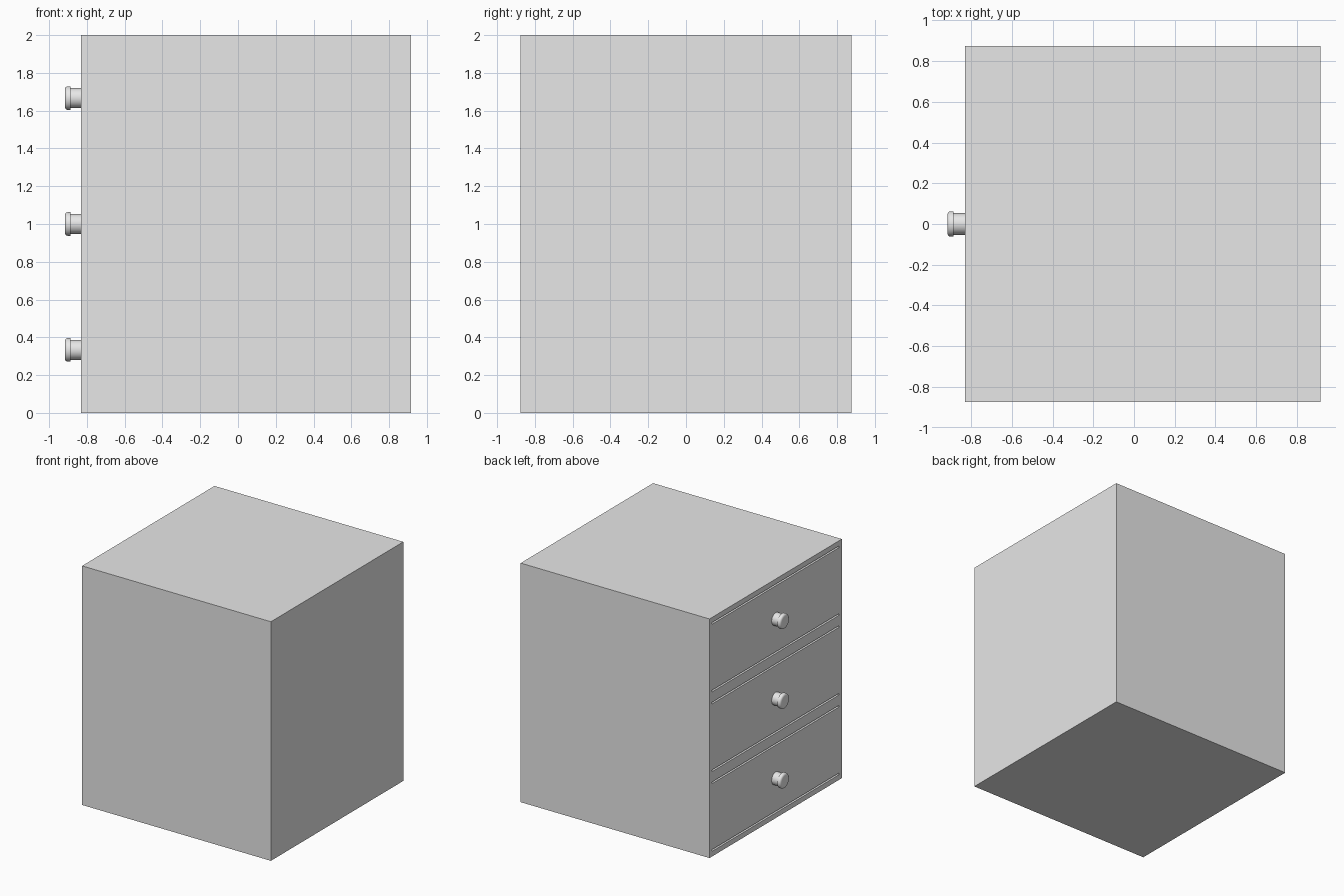
import bpy, bmesh, math
from mathutils import Matrix

if "Cube" in bpy.data.objects:
    bpy.data.objects.remove(bpy.data.objects["Cube"])

grey = bpy.data.materials.new("light_grey")
grey.diffuse_color = (0.8, 0.8, 0.8, 1)
grey.use_nodes = True
grey.node_tree.nodes["Principled BSDF"].inputs["Base Color"].default_value = grey.diffuse_color

FRONT, BACK, HALF_W, HEIGHT = -0.83, 0.917, 0.875, 2.0
OPEN_HALF_W, OPEN_HALF_H, GAP = 0.84, 0.29, 0.014
LEVELS = [HEIGHT * (2 * i + 1) / 6 for i in range(3)]


def finish(bm, name):
    bmesh.ops.recalc_face_normals(bm, faces=bm.faces)
    mesh = bpy.data.meshes.new(name)
    bm.to_mesh(mesh)
    bm.free()
    mesh.materials.append(grey)
    obj = bpy.data.objects.new(name, mesh)
    bpy.context.collection.objects.link(obj)
    return obj


def box(name, x0, x1, half_y, z0, z1):
    bm = bmesh.new()
    mat = (Matrix.Translation(((x0 + x1) / 2, 0, (z0 + z1) / 2))
           @ Matrix.Diagonal((x1 - x0, 2 * half_y, z1 - z0, 1)))
    bmesh.ops.create_cube(bm, size=1, matrix=mat)
    return finish(bm, name)


def knob(name, z, segments=32):
    # Stem and rounded head, turned around the x axis
    profile = [(FRONT + 0.01, 0), (FRONT + 0.01, 0.053), (-0.888, 0.053),
               (-0.888, 0.0625), (-0.903, 0.0625), (-0.911, 0.059),
               (-0.916, 0.051), (-0.917, 0.042), (-0.917, 0)]
    bm = bmesh.new()
    verts = [bm.verts.new((x, 0, z + r)) for x, r in profile]
    edges = [bm.edges.new(pair) for pair in zip(verts, verts[1:])]
    bmesh.ops.spin(bm, geom=verts + edges, cent=(0, 0, z), axis=(1, 0, 0),
                   angle=math.tau, steps=segments, use_duplicate=False)
    bmesh.ops.remove_doubles(bm, verts=bm.verts, dist=1e-4)
    obj = finish(bm, name)
    bpy.ops.object.select_all(action='DESELECT')
    obj.select_set(True)
    bpy.context.view_layer.objects.active = obj
    bpy.ops.object.shade_smooth_by_angle(angle=math.radians(35))


# Cabinet body, with a recess for each drawer
cabinet = box("cabinet", FRONT, BACK, HALF_W, 0, HEIGHT)
for i, z in enumerate(LEVELS, 1):
    cutter = box(f"drawer_opening_{i}", FRONT - 0.1, BACK - 0.05,
                 OPEN_HALF_W, z - OPEN_HALF_H, z + OPEN_HALF_H)
    cutter.hide_render = True
    cutter.hide_set(True)
    cut = cabinet.modifiers.new(f"opening_{i}", 'BOOLEAN')
    cut.operation = 'DIFFERENCE'
    cut.solver = 'EXACT'
    cut.object = cutter

# Flush drawers with a thin gap above and below, one knob each
for i, z in enumerate(LEVELS, 1):
    box(f"drawer_{i}", FRONT, BACK - 0.06, OPEN_HALF_W,
        z - OPEN_HALF_H + GAP, z + OPEN_HALF_H - GAP)
    knob(f"knob_{i}", z)
